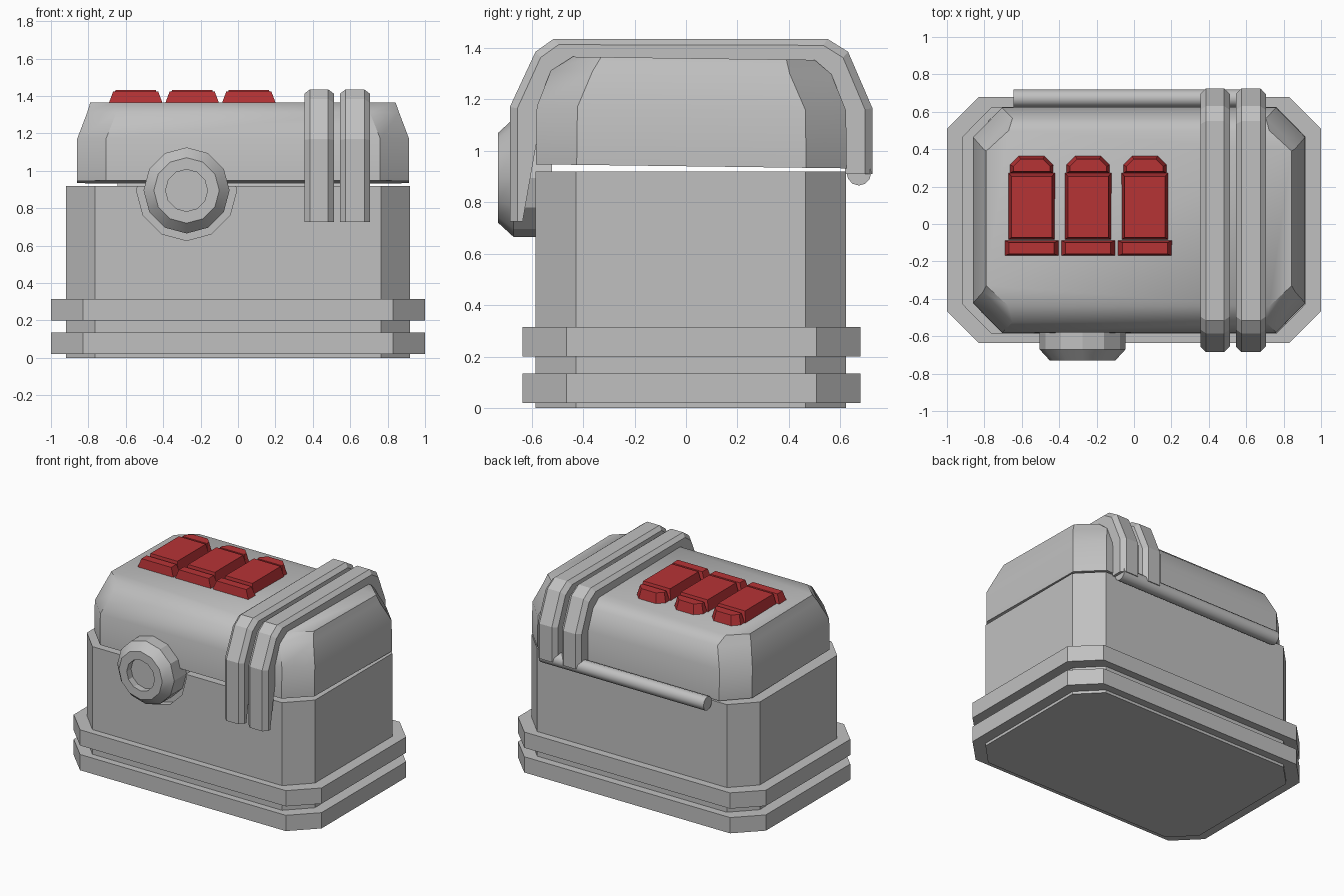
import bpy, bmesh, math
from mathutils import Vector

if "Cube" in bpy.data.objects:
    bpy.data.objects.remove(bpy.data.objects["Cube"])


def material(name, rgb):
    m = bpy.data.materials.new(name)
    m.diffuse_color = (*rgb, 1)
    m.use_nodes = True
    m.node_tree.nodes["Principled BSDF"].inputs["Base Color"].default_value = m.diffuse_color
    return m


GREY = material("grey_shell", (0.53, 0.53, 0.53))
RED = material("red_button", (0.47, 0.033, 0.036))


def loft(name, rings, mat, smooth=None, closed=False):
    """Join equal-length rings of points into one solid."""
    bm = bmesh.new()
    loops = [[bm.verts.new(p) for p in ring] for ring in rings]
    n = len(loops[0])
    pairs = list(zip(loops, loops[1:]))
    if closed:
        pairs.append((loops[-1], loops[0]))
    else:
        bm.faces.new(loops[0])
        bm.faces.new(loops[-1])
    for a, b in pairs:
        for i in range(n):
            j = (i + 1) % n
            bm.faces.new((a[i], a[j], b[j], b[i]))
    bmesh.ops.recalc_face_normals(bm, faces=bm.faces)
    me = bpy.data.meshes.new(name)
    bm.to_mesh(me)
    bm.free()
    me.materials.append(mat)
    ob = bpy.data.objects.new(name, me)
    bpy.context.collection.objects.link(ob)
    if smooth:
        bpy.ops.object.select_all(action='DESELECT')
        ob.select_set(True)
        bpy.context.view_layer.objects.active = ob
        bpy.ops.object.shade_smooth_by_angle(angle=math.radians(smooth))
    return ob


def octagon(z, x0, x1, y0, y1, cx, cy, tilt=0.0):
    """Rectangle with cut corners at height z."""
    pts = [(x0 + cx, y0), (x1 - cx, y0), (x1, y0 + cy), (x1, y1 - cy),
           (x1 - cx, y1), (x0 + cx, y1), (x0, y1 - cy), (x0, y0 + cy)]
    return [(x, y, z - tilt * y) for x, y in pts]


def circle_y(r, y, cx, cz, n=12):
    """Circle facing along y."""
    return [(cx + r * math.sin(2 * math.pi * i / n), y,
             cz + r * math.cos(2 * math.pi * i / n)) for i in range(n)]


# Box body with a round recess behind the lock
body = loft("body", [octagon(z, -0.92, 0.92, -0.585, 0.622, 0.155, 0.158)
                     for z in (0, 0.92)], GREY)
LX, LZ = -0.275, 0.895
cutter = loft("lock_recess_cutter", [circle_y(0.268, y, LX, LZ)
                                     for y in (-0.8, -0.53)], GREY)
mod = body.modifiers.new("recess", 'BOOLEAN')
mod.operation = 'DIFFERENCE'
mod.object = cutter
mod.solver = 'EXACT'
bpy.context.view_layer.objects.active = body
bpy.ops.object.modifier_apply(modifier=mod.name)
bpy.data.objects.remove(cutter)

# Two bands around the foot
for name, z0, z1 in (("lower_band", 0.02, 0.135), ("upper_band", 0.2, 0.315)):
    loft(name, [octagon(z, -1, 1, -0.635, 0.678, 0.17, 0.17)
                for z in (z0, z1)], GREY)

# Lid, slightly tilted to the back
T = 0.013
loft("lid", [octagon(0.94, -0.86, 0.915, -0.583, 0.625, 0.155, 0.158, T),
             octagon(1.165, -0.86, 0.915, -0.58, 0.622, 0.155, 0.158, T),
             octagon(1.305, -0.807, 0.862, -0.525, 0.565, 0.157, 0.162, T),
             octagon(1.36, -0.79, 0.843, -0.44, 0.5, 0.12, 0.11, T)],
     GREY, smooth=40)

# Two bevelled straps over the lid
OUTER = [(-0.685, 0.725), (-0.685, 1.17), (-0.585, 1.385), (-0.515, 1.435),
         (0.55, 1.435), (0.63, 1.385), (0.725, 1.165), (0.725, 0.91)]
INNER = [(-0.635, 0.725), (-0.56, 1.15), (-0.5, 1.29), (-0.43, 1.34),
         (0.48, 1.33), (0.54, 1.28), (0.6, 1.15), (0.62, 0.91)]
for name, x0, x1 in (("left_strap", 0.355, 0.512), ("right_strap", 0.545, 0.705)):
    rings = []
    for o, i in zip(OUTER, INNER):
        o, i = Vector(o), Vector(i)
        m = o + (i - o).normalized() * 0.03
        rings.append([(x0, *i), (x0, *m), (x0 + 0.03, *o),
                      (x1 - 0.03, *o), (x1, *m), (x1, *i)])
    loft(name, rings, GREY)

# Round lock with a sunken centre
loft("lock", [circle_y(r, y, LX, LZ) for r, y in
              ((0.23, -0.52), (0.23, -0.67), (0.175, -0.73), (0.112, -0.73),
               (0.112, -0.68))], GREY, smooth=25)

# Hinge rod at the back
loft("hinge_rod", [[(x, 0.672 + 0.048 * math.cos(math.tau * i / 12),
                     0.915 + 0.05 * math.sin(math.tau * i / 12)) for i in range(12)]
                   for x in (-0.645, 0.685)], GREY, smooth=40)


def tapered(name, base, top, z1=1.433):
    loft(name, [[(x, y, 1.345) for x, y in base],
                [(x, y, z1) for x, y in top]], RED)


def rect(cx, w, y0, y1):
    return [(cx - w, y0), (cx + w, y0), (cx + w, y1), (cx - w, y1)]


def half_round(cx, w, y0, y1):
    c = w * 0.4
    return [(cx - w, y0), (cx + w, y0), (cx + w, y1 - c), (cx + w - c, y1),
            (cx - w + c, y1), (cx - w, y1 - c)]


# Three red buttons, each with a foot, a plate and a rounded tip
for k, cx in enumerate((-0.547, -0.245, 0.058), 1):
    tapered(f"button_foot_{k}", rect(cx, 0.15, -0.172, -0.085),
            rect(cx, 0.12, -0.16, -0.1), 1.425)
    tapered(f"button_plate_{k}", rect(cx, 0.126, -0.085, 0.275),
            rect(cx, 0.108, -0.072, 0.255))
    tapered(f"button_tip_{k}", half_round(cx, 0.118, 0.27, 0.365),
            half_round(cx, 0.098, 0.282, 0.347), 1.425)
